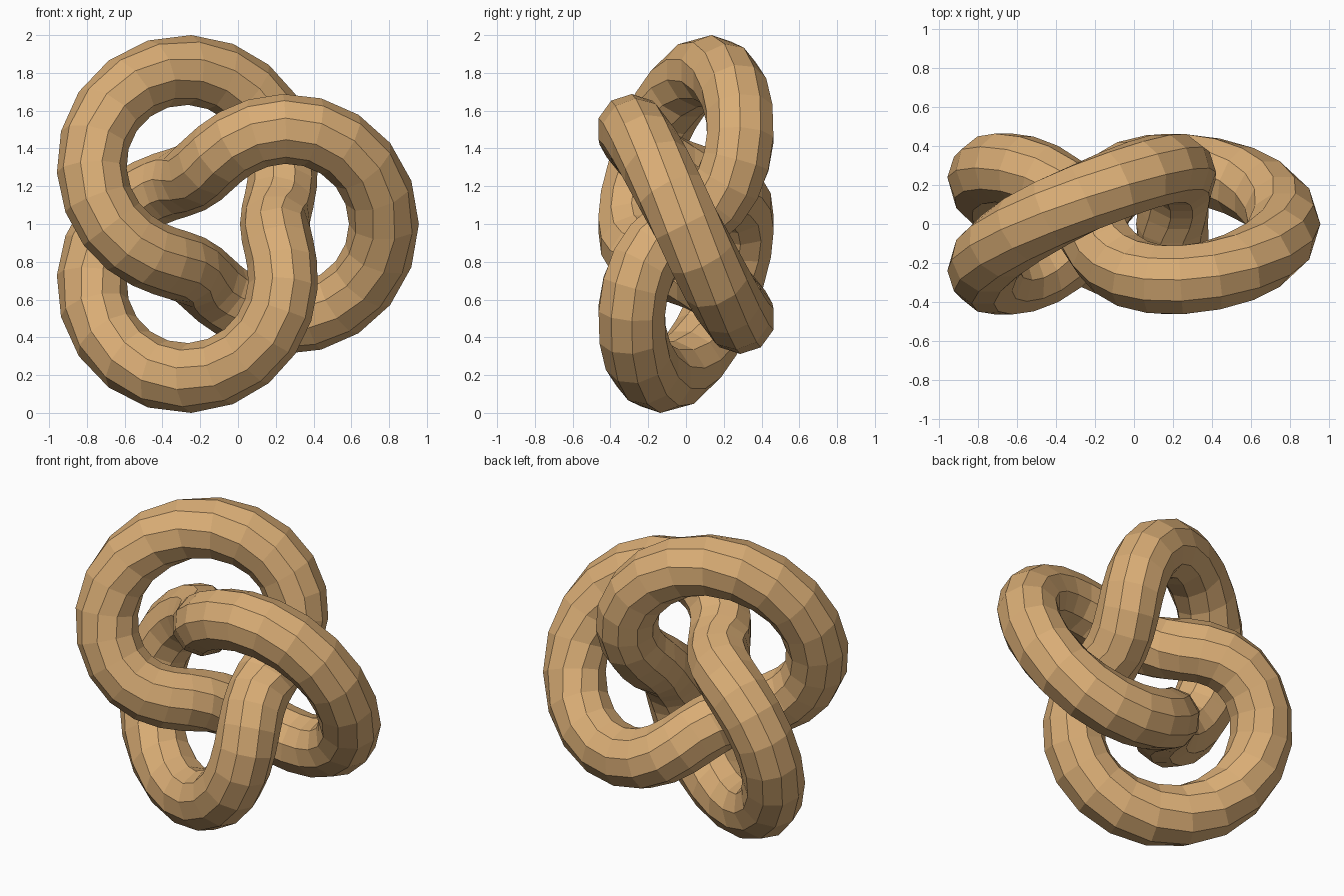
import bpy
import bmesh
from math import sin, cos, pi
from mathutils import Vector

if "Cube" in bpy.data.objects:
    bpy.data.objects.remove(bpy.data.objects["Cube"])

RINGS, SIDES = 64, 10
MAJOR, MINOR, TUBE = 0.577, 0.2885, 0.185
CENTRE = Vector((-0.093, 0, 1.0))
DEPTH = Vector((0, 1, 0))


def path(t):
    """Three-lobed knot wound around a ring lying in the XZ plane."""
    rad = MAJOR + MINOR * cos(3 * t)
    return Vector((rad * cos(2 * t), -MINOR * sin(3 * t), rad * sin(2 * t)))


# Sweep a ten-sided section along the closed knot path
bm = bmesh.new()
rings = []
for i in range(RINGS):
    t = 2 * pi * i / RINGS
    tangent = (path(t + 1e-3) - path(t - 1e-3)).normalized()
    side = tangent.cross(DEPTH).normalized()
    up = side.cross(tangent)
    rings.append([
        bm.verts.new(CENTRE + path(t) + TUBE * (cos(a) * side + sin(a) * up))
        for a in (2 * pi * j / SIDES for j in range(SIDES))])

for i in range(RINGS):
    here, there = rings[i], rings[(i + 1) % RINGS]
    for j in range(SIDES):
        k = (j + 1) % SIDES
        bm.faces.new((here[j], here[k], there[k], there[j]))
bmesh.ops.recalc_face_normals(bm, faces=bm.faces)

# Faceted knot object
mesh = bpy.data.meshes.new("knot_tube")
bm.to_mesh(mesh)
bm.free()
knot = bpy.data.objects.new("knot_tube", mesh)
bpy.context.collection.objects.link(knot)

tan = bpy.data.materials.new("warm_tan")
tan.diffuse_color = (0.70, 0.42, 0.18, 1)
tan.use_nodes = True
tan.node_tree.nodes["Principled BSDF"].inputs["Base Color"].default_value = tan.diffuse_color
mesh.materials.append(tan)
